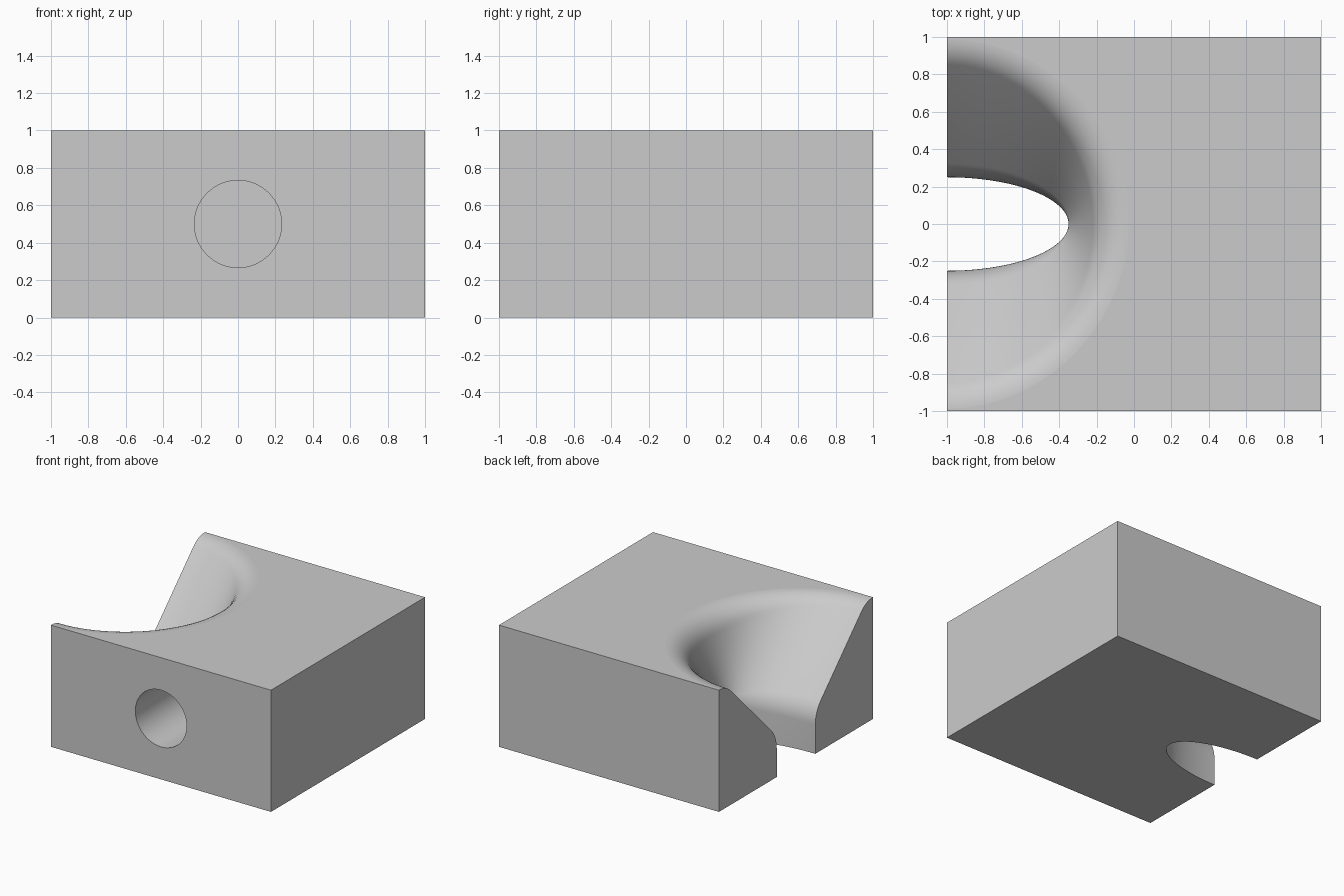
import bpy
import bmesh
from math import atan2, cos, sin, tan, pi, radians
from mathutils import Vector, Matrix

cube = bpy.data.objects.get("Cube")
if cube:
    bpy.data.objects.remove(cube, do_unlink=True)

UP = Vector((0, 0, 1))
SEGMENTS, STEPS = 128, 8
KNEE_Z, TOP_Z = 0.34, 1.0
KNEE_AXES, RIM_AXES = (0.65, 0.25), (0.82, 0.91)
KNEE_RADIUS, RIM_RADIUS = 0.25, 0.2


def ellipse_point(axes, angle, z):
    return Vector((axes[0] * cos(angle) - 1, axes[1] * sin(angle), z))


def ellipse_normal(axes, angle):
    return Vector((cos(angle) / axes[0], sin(angle) / axes[1], 0)).normalized()


def arc(corner, d_in, d_out, radius, turn):
    """Circular fillet at a corner between two unit directions."""
    length = radius * tan(turn / 2)
    start = corner - d_in * length
    side = (d_out - d_in * cos(turn)) / sin(turn)
    return [start + d_in * radius * sin(turn * i / STEPS)
            + side * radius * (1 - cos(turn * i / STEPS)) for i in range(STEPS + 1)]


def section(angle):
    """Wall of the flared opening, from below the floor to above the top."""
    knee = ellipse_point(KNEE_AXES, angle, KNEE_Z)
    rim = ellipse_point(RIM_AXES, angle, TOP_Z)
    n_rim = ellipse_normal(RIM_AXES, angle)
    n_knee = ellipse_normal(KNEE_AXES, angle)
    rise = TOP_Z - KNEE_Z
    slope = atan2(rise, (rim - knee).dot(n_rim))
    low = atan2(rise, (rim - knee).dot(n_knee))
    knee_dir = n_knee * cos(low) + UP * sin(low)
    rim_dir = n_rim * cos(slope) + UP * sin(slope)
    points = [ellipse_point(KNEE_AXES, angle, -0.1)]
    points += arc(knee, UP, knee_dir, KNEE_RADIUS, pi / 2 - low)
    points += arc(rim, rim_dir, n_rim, RIM_RADIUS, slope)
    points[-1].z += 0.0004
    points.append(points[-1] + UP * 0.1)
    return points


def new_object(name, bm):
    bmesh.ops.recalc_face_normals(bm, faces=bm.faces)
    mesh = bpy.data.meshes.new(name)
    bm.to_mesh(mesh)
    bm.free()
    obj = bpy.data.objects.new(name, mesh)
    bpy.context.collection.objects.link(obj)
    return obj


# Rectangular block
bm = bmesh.new()
bmesh.ops.create_cube(bm, size=1, matrix=Matrix.Translation((0, 0, 0.5)) @ Matrix.Diagonal((2, 2, 1, 1)))
block = new_object("block", bm)

# Cutter for the flared opening, lofted from a narrow oval to a wide one
bm = bmesh.new()
columns = [[bm.verts.new(p) for p in section(2 * pi * i / SEGMENTS)] for i in range(SEGMENTS)]
for i, a in enumerate(columns):
    b = columns[(i + 1) % SEGMENTS]
    for j in range(len(a) - 1):
        bm.faces.new((a[j], b[j], b[j + 1], a[j + 1]))
bm.faces.new([c[0] for c in columns])
bm.faces.new([c[-1] for c in columns])
flare_cutter = new_object("flare_cutter", bm)

# Cutter for the blind round hole in the front
bm = bmesh.new()
bmesh.ops.create_cone(bm, cap_ends=True, segments=64, radius1=0.233, radius2=0.233, depth=1.2,
                      matrix=Matrix.Translation((0, -0.6, 0.5)) @ Matrix.Rotation(pi / 2, 4, "X"))
hole_cutter = new_object("hole_cutter", bm)

bpy.ops.object.select_all(action="DESELECT")
bpy.context.view_layer.objects.active = block
block.select_set(True)
for cutter in (flare_cutter, hole_cutter):
    cutter.hide_render = True
    mod = block.modifiers.new("cut", "BOOLEAN")
    mod.operation = "DIFFERENCE"
    mod.solver = "EXACT"
    mod.object = cutter
    bpy.ops.object.modifier_apply(modifier=mod.name)
    bpy.data.objects.remove(cutter, do_unlink=True)

# Smooth curved walls, flat planes
bpy.ops.object.shade_smooth_by_angle(angle=radians(30))
for face in block.data.polygons:
    if face.area > 0.1:
        face.use_smooth = False

# Single grey material
grey = bpy.data.materials.new("light_grey")
grey.use_nodes = True
colour = (0.6, 0.6, 0.6, 1)
grey.diffuse_color = colour
grey.node_tree.nodes["Principled BSDF"].inputs["Base Color"].default_value = colour
block.data.materials.clear()
block.data.materials.append(grey)
